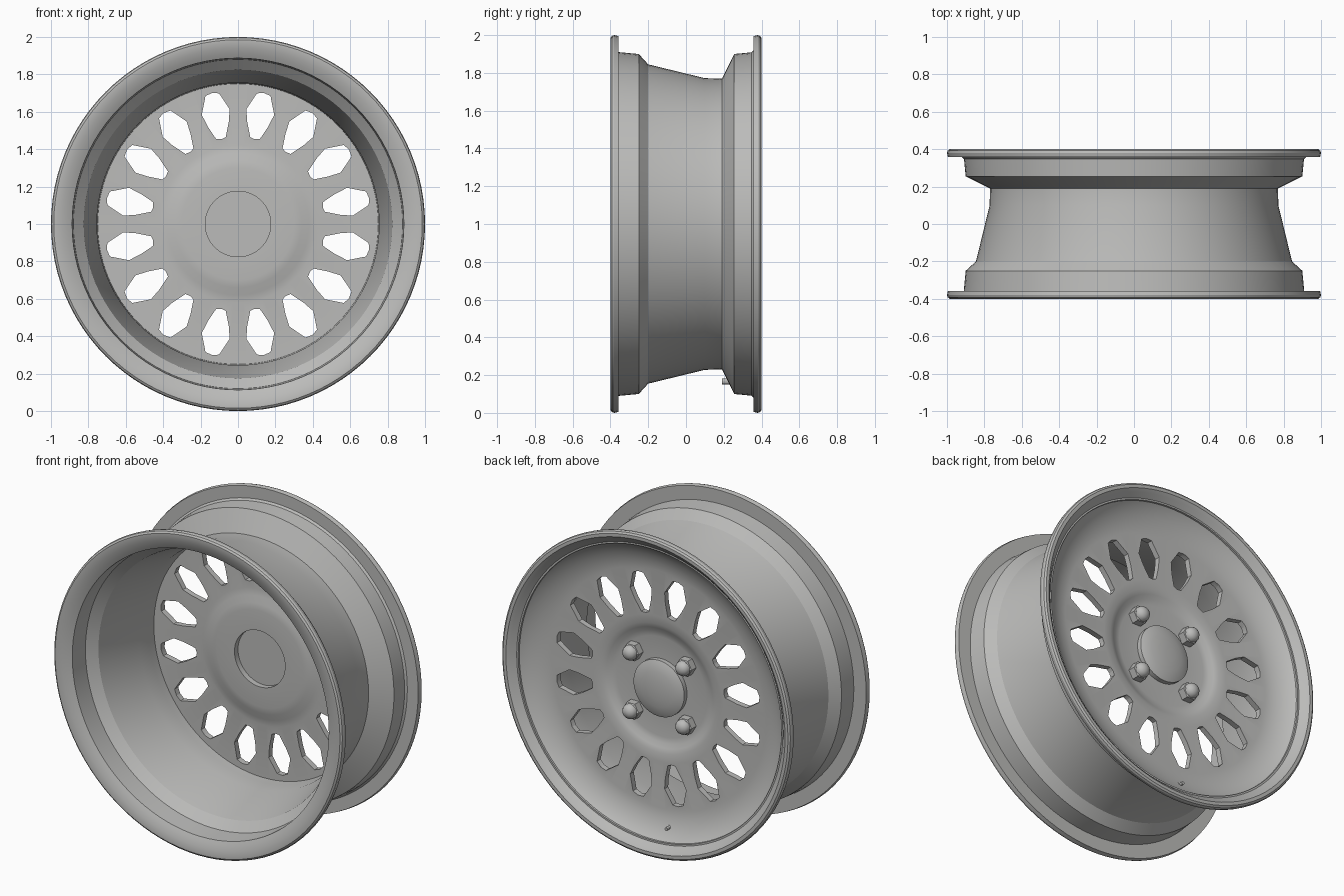
import bpy, bmesh, math
from mathutils import Matrix, Vector

if "Cube" in bpy.data.objects:
    bpy.data.objects.remove(bpy.data.objects["Cube"])

SEG = 96
CENTRE = Vector((0, 0, 1))

metal = bpy.data.materials.new("grey_metal")
metal.diffuse_color = (0.5, 0.5, 0.49, 1)
metal.use_nodes = True
metal.node_tree.nodes["Principled BSDF"].inputs["Base Color"].default_value = metal.diffuse_color


def finish(name, bm, smooth=True):
    bmesh.ops.recalc_face_normals(bm, faces=bm.faces)
    mesh = bpy.data.meshes.new(name)
    bm.to_mesh(mesh)
    bm.free()
    mesh.materials.append(metal)
    obj = bpy.data.objects.new(name, mesh)
    bpy.context.collection.objects.link(obj)
    if smooth:
        smooth_object(obj)
    return obj


def smooth_object(obj):
    bpy.ops.object.select_all(action='DESELECT')
    obj.select_set(True)
    bpy.context.view_layer.objects.active = obj
    bpy.ops.object.shade_smooth_by_angle(angle=math.radians(28))


def lathe(bm, profile, origin, segments, offset=0.0):
    """Revolve (radius, y) points about a line through origin along y."""
    rings = []
    for r, y in profile:
        if r < 1e-6:
            rings.append([bm.verts.new(origin + Vector((0, y, 0)))])
        else:
            angles = [offset + 2 * math.pi * i / segments for i in range(segments)]
            rings.append([bm.verts.new(origin + Vector((r * math.cos(a), y, r * math.sin(a))))
                          for a in angles])
    for a, b in zip(rings, rings[1:]):
        for i in range(segments):
            j = (i + 1) % segments
            quad = [a[i % len(a)], a[j % len(a)], b[j % len(b)], b[i % len(b)]]
            bm.faces.new(list(dict.fromkeys(quad)))


# Wheel body: open barrel, two flanges, dished face and recessed hub
body = [
    # inside of the face
    (0, 0.25), (0.175, 0.25), (0.175, 0.215), (0.30, 0.215), (0.34, 0.22),
    (0.38, 0.234), (0.42, 0.24), (0.75, 0.24),
    # inside of the barrel
    (0.752, 0.19), (0.755, 0.10), (0.825, -0.20), (0.88, -0.25), (0.887, -0.37),
    # open-side flange
    (0.91, -0.382), (0.94, -0.393), (0.97, -0.40), (0.985, -0.40), (0.996, -0.392),
    (1.0, -0.38), (0.995, -0.358), (0.91, -0.358),
    # outside of the barrel
    (0.90, -0.25), (0.845, -0.20), (0.772, 0.10), (0.77, 0.19), (0.90, 0.255), (0.91, 0.358),
    # face-side flange
    (0.995, 0.358), (1.0, 0.38), (0.996, 0.392), (0.985, 0.40), (0.965, 0.40),
    # dish, face and hub recess
    (0.945, 0.385), (0.915, 0.352), (0.88, 0.324), (0.84, 0.302), (0.79, 0.284),
    (0.74, 0.276), (0.45, 0.274), (0.40, 0.27), (0.37, 0.26), (0.345, 0.246),
    (0.31, 0.24), (0, 0.24 + 0.03),
]
body[-1:] = [(0.175, 0.24), (0.175, 0.268), (0.15, 0.279), (0.11, 0.288),
             (0.06, 0.294), (0, 0.296)]
bm = bmesh.new()
lathe(bm, body, CENTRE, SEG)
wheel = finish("wheel_body", bm, smooth=False)

# Cutters for the sixteen face windows
window = [(-0.037, 0.705), (0, 0.714), (0.037, 0.705), (0.076, 0.61), (0.058, 0.545),
          (0.026, 0.468), (0, 0.462), (-0.026, 0.468), (-0.058, 0.545), (-0.076, 0.61)]
bm = bmesh.new()
for k in range(16):
    turn = Matrix.Rotation(math.radians(11.25 + 22.5 * k), 4, 'Y')
    near, far = [[bm.verts.new(CENTRE + turn @ Vector((x, y, z))) for x, z in window]
                 for y in (0.2, 0.33)]
    bm.faces.new(near)
    bm.faces.new(far)
    for i in range(len(window)):
        j = (i + 1) % len(window)
        bm.faces.new((near[i], near[j], far[j], far[i]))
cutter = finish("window_cutter", bm, smooth=False)
cutter.hide_render = True

cut = wheel.modifiers.new("windows", 'BOOLEAN')
cut.operation = 'DIFFERENCE'
cut.solver = 'EXACT'
cut.object = cutter
bpy.ops.object.select_all(action='DESELECT')
wheel.select_set(True)
bpy.context.view_layer.objects.active = wheel
bpy.ops.object.modifier_apply(modifier=cut.name)
bpy.data.objects.remove(cutter)
smooth_object(wheel)

# Four wheel nuts: hexagonal base with a rounded cap
for n, (sx, sz) in enumerate([(1, 1), (-1, 1), (-1, -1), (1, -1)]):
    spot = CENTRE + Vector((0.183 * sx, 0, 0.183 * sz))
    bm = bmesh.new()
    lathe(bm, [(0, 0.235), (0.056, 0.235), (0.056, 0.285), (0.046, 0.292), (0, 0.292)], spot, 6)
    lathe(bm, [(0, 0.285), (0.046, 0.285), (0.044, 0.303), (0.034, 0.318),
               (0.018, 0.327), (0, 0.33)], spot, 20)
    finish("wheel_nut_%d" % (n + 1), bm)

# Tyre valve through the dish
bm = bmesh.new()
lathe(bm, [(0, 0.19), (0.016, 0.19), (0.016, 0.30), (0.01, 0.305), (0.01, 0.325), (0, 0.325)],
      CENTRE + Vector((-0.09, 0, -0.835)), 12)
finish("valve", bm)
